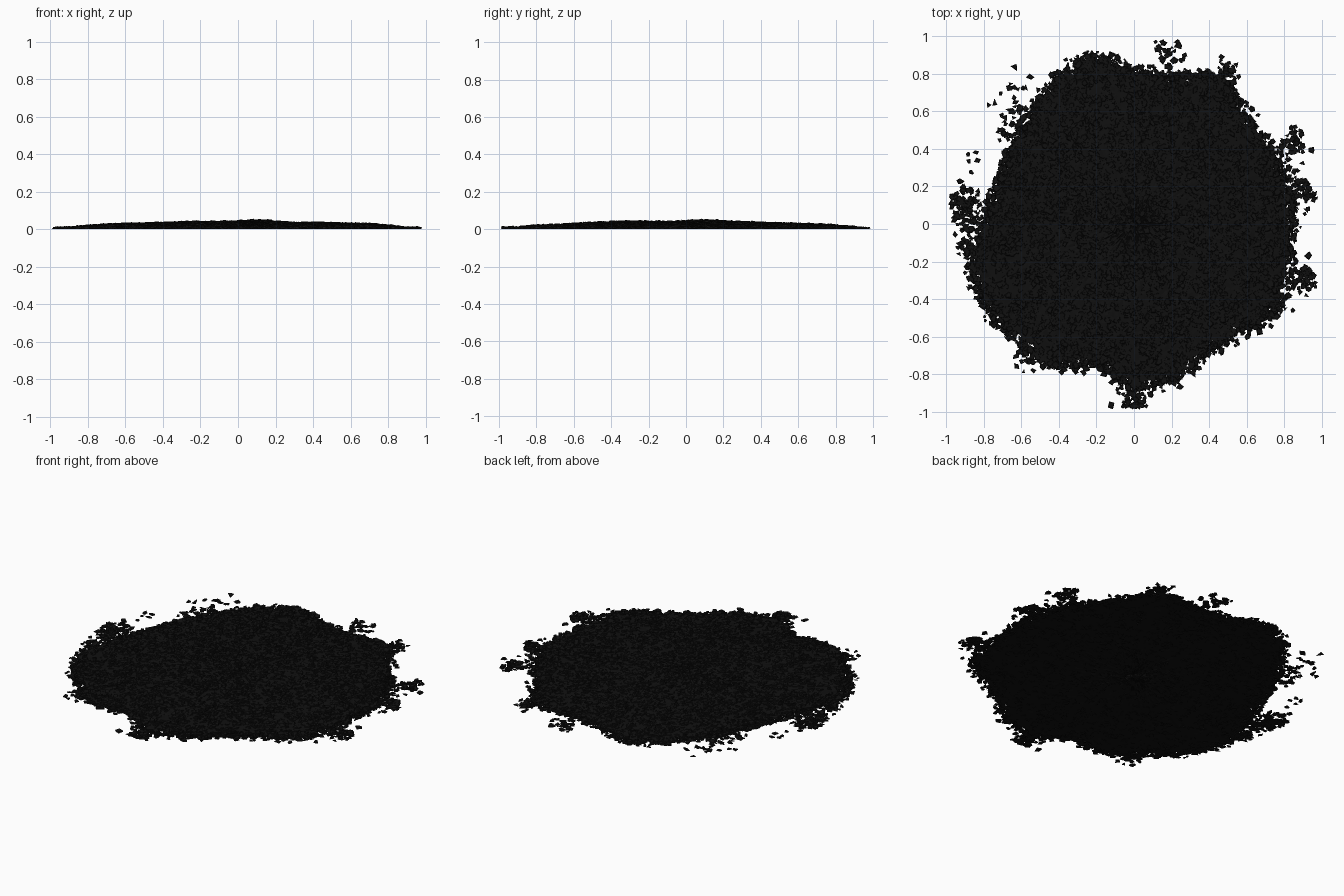
import bpy
import bmesh
import math
import random
from mathutils import Vector, noise

cube = bpy.data.objects.get("Cube")
if cube:
    bpy.data.objects.remove(cube, do_unlink=True)
rng = random.Random(7)

# One charcoal colour for the whole heap
COLOUR = (0.005, 0.005, 0.005, 1)
charcoal = bpy.data.materials.new("charcoal black")
charcoal.use_nodes = True
charcoal.diffuse_color = COLOUR
bsdf = charcoal.node_tree.nodes["Principled BSDF"]
bsdf.inputs["Base Color"].default_value = COLOUR
bsdf.inputs["Roughness"].default_value = 0.9

# Radius of the heap every 15 degrees, counter-clockwise from +x
OUTLINE = [0.87, 0.87, 0.84, 0.85, 0.94, 0.82, 0.82, 0.95, 0.89, 0.80, 0.78, 0.77,
           0.81, 0.92, 0.93, 0.88, 0.90, 0.78, 0.90, 0.87, 0.80, 0.82, 0.92, 0.85]

# Loose clusters around the rim: x, y, spread, count
CLUSTERS = [(0.18, 0.92, 0.05, 30), (-0.64, 0.57, 0.07, 50), (-0.90, 0.09, 0.055, 110),
            (-0.64, 0.70, 0.05, 8), (0.85, 0.43, 0.04, 55), (0.90, 0.18, 0.05, 60),
            (0.90, -0.28, 0.04, 70), (0.00, -0.92, 0.05, 60), (-0.86, 0.36, 0.03, 4),
            (-0.57, -0.70, 0.05, 30), (-0.88, -0.10, 0.05, 35), (0.50, 0.82, 0.03, 30)]


def rim(angle):
    t = (math.degrees(angle) % 360) / 15
    i = int(t)
    f = t - i
    return OUTLINE[i % 24] * (1 - f) + OUTLINE[(i + 1) % 24] * f


def height(x, y):
    r = math.hypot(x, y)
    h = 0.037 - 0.03 * r * r
    h += 0.009 * math.exp(-((x - 0.1) ** 2 + (y - 0.1) ** 2) / 0.015)
    h += 0.006 * math.exp(-((x - 0.05) ** 2 + (y + 0.37) ** 2) / 0.02)
    h += 0.005 * noise.noise(Vector((x * 5, y * 5, 0)))
    return max(h, 0.006)


def make_object(name, bm):
    bmesh.ops.recalc_face_normals(bm, faces=bm.faces)
    mesh = bpy.data.meshes.new(name)
    bm.to_mesh(mesh)
    bm.free()
    mesh.materials.append(charcoal)
    obj = bpy.data.objects.new(name, mesh)
    bpy.context.collection.objects.link(obj)
    return obj


# Solid body of the heap: rough upper surface over a low underside
def build_mound(segments=180, rings=36):
    bm = bmesh.new()
    jag = [rng.uniform(0.93, 0.99) for _ in range(segments)]
    layers = []
    for top in (True, False):
        z0 = height(0, 0) if top else 0.004
        centre = bm.verts.new((0, 0, z0))
        grid = []
        for k in range(1, rings + 1):
            ring = []
            for s in range(segments):
                a = 2 * math.pi * s / segments
                r = rim(a) * jag[s] * k / rings if k > rings - 3 else rim(a) * 0.96 * k / rings
                x, y = r * math.cos(a), r * math.sin(a)
                z = height(x, y) + rng.uniform(-0.003, 0.003) if top else rng.uniform(0.002, 0.006)
                ring.append(bm.verts.new((x, y, max(z, 0.005) if top else z)))
            grid.append(ring)
        layers.append(grid)
        for s in range(segments):
            n = (s + 1) % segments
            bm.faces.new((centre, grid[0][s], grid[0][n]))
            for a, b in zip(grid, grid[1:]):
                bm.faces.new((a[s], b[s], b[n], a[n]))
    upper, lower = layers[0][-1], layers[1][-1]
    for s in range(segments):
        n = (s + 1) % segments
        bm.faces.new((upper[s], lower[s], lower[n], upper[n]))
    return make_object("heap_body", bm)


# One angular fragment: a flat, irregular prism resting at height z
def add_shard(bm, x, y, z, size):
    sides = rng.choice((3, 4, 4, 5))
    turn = rng.uniform(0, 2 * math.pi)
    thick = rng.uniform(0.004, 0.009)
    tilt_x, tilt_y = rng.uniform(-0.2, 0.2), rng.uniform(-0.2, 0.2)
    lower, upper = [], []
    for i in range(sides):
        a = turn + 2 * math.pi * (i + rng.uniform(-0.25, 0.25)) / sides
        r = size * rng.uniform(0.7, 1.25)
        dx, dy = r * math.cos(a), r * math.sin(a)
        dz = tilt_x * dx + tilt_y * dy
        lower.append(bm.verts.new((x + dx, y + dy, max(z + dz, 0))))
        k = rng.uniform(0.6, 1)
        upper.append(bm.verts.new((x + dx * k, y + dy * k, max(z + dz, 0) + thick)))
    bm.faces.new(lower[::-1])
    bm.faces.new(upper)
    for i in range(sides):
        j = (i + 1) % sides
        bm.faces.new((lower[i], lower[j], upper[j], upper[i]))


def polar(a, r):
    return r * math.cos(a), r * math.sin(a)


# Fragments strewn over the top and underside
def build_cover():
    bm = bmesh.new()
    for i in range(7000):
        a = rng.uniform(0, 2 * math.pi)
        x, y = polar(a, rim(a) * 0.98 * math.sqrt(rng.random()))
        z = height(x, y) - rng.uniform(0.001, 0.006) if i % 4 else 0.001
        add_shard(bm, x, y, z, rng.uniform(0.012, 0.022))
    return make_object("surface_shards", bm)


# Ragged border and loose clusters lying on the ground
def build_edge():
    bm = bmesh.new()
    for _ in range(1500):
        a = rng.uniform(0, 2 * math.pi)
        x, y = polar(a, rim(a) + rng.gauss(-0.02, 0.022))
        add_shard(bm, x, y, rng.uniform(0, 0.008), rng.uniform(0.010, 0.021))
    for cx, cy, spread, count in CLUSTERS:
        for _ in range(count):
            x = max(-0.97, min(0.97, rng.gauss(cx, spread * 0.8)))
            y = max(-0.97, min(0.97, rng.gauss(cy, spread)))
            add_shard(bm, x, y, rng.uniform(0, 0.006), rng.uniform(0.012, 0.022))
    return make_object("scattered_shards", bm)


build_mound()
build_cover()
build_edge()
